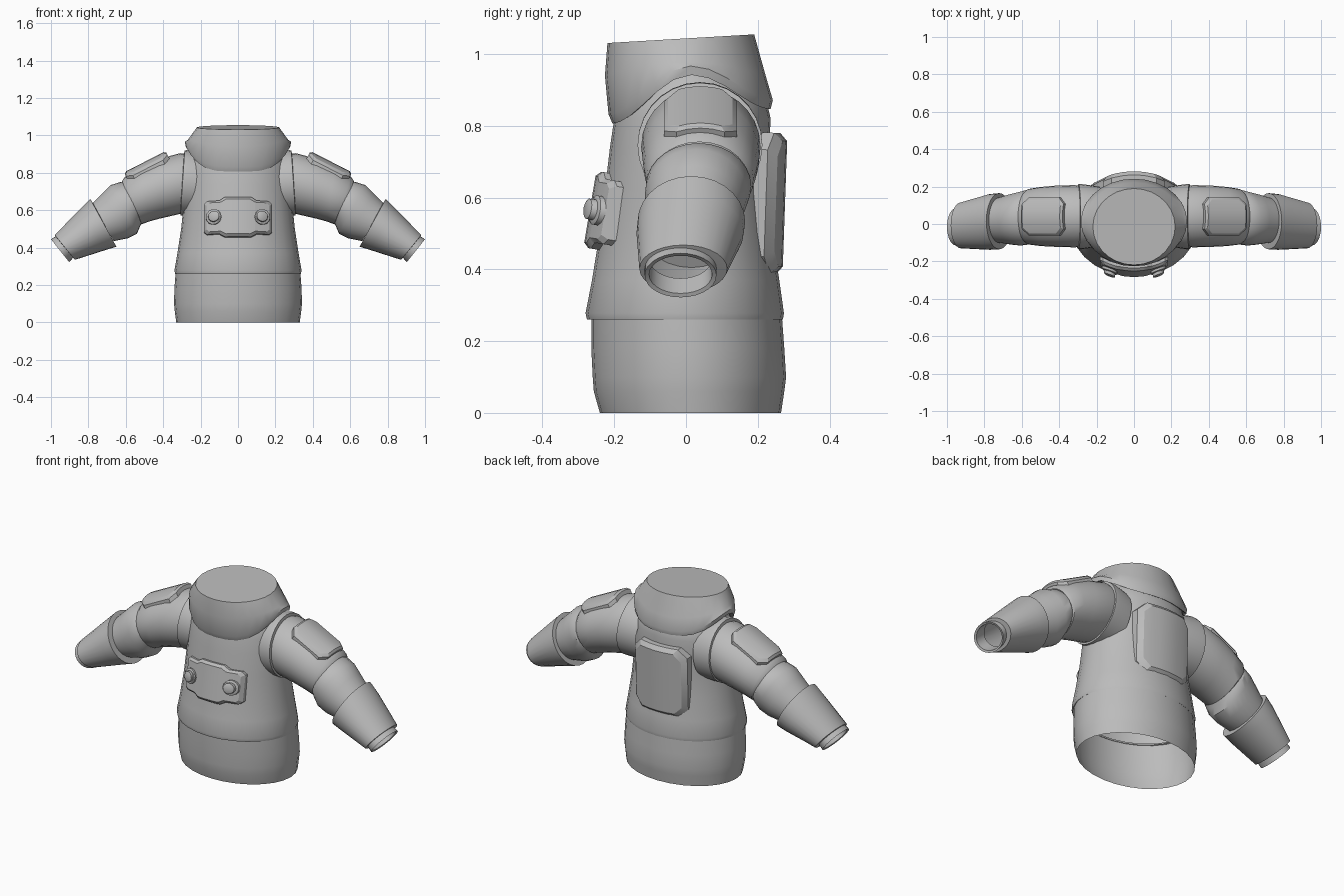
import bpy, bmesh, math
from mathutils import Vector, Matrix

if "Cube" in bpy.data.objects:
    bpy.data.objects.remove(bpy.data.objects["Cube"])

SEG = 28
fabric = bpy.data.materials.new("grey fabric")
fabric.diffuse_color = (0.5, 0.5, 0.5, 1)
fabric.use_nodes = True
fabric.node_tree.nodes["Principled BSDF"].inputs["Base Color"].default_value = fabric.diffuse_color


def finish(name, bm, mirror=False, angle=35):
    bmesh.ops.recalc_face_normals(bm, faces=bm.faces)
    me = bpy.data.meshes.new(name)
    bm.to_mesh(me)
    bm.free()
    me.materials.append(fabric)
    ob = bpy.data.objects.new(name, me)
    bpy.context.collection.objects.link(ob)
    bpy.ops.object.select_all(action='DESELECT')
    ob.select_set(True)
    bpy.context.view_layer.objects.active = ob
    bpy.ops.object.shade_smooth_by_angle(angle=math.radians(angle))
    if mirror:
        ob.modifiers.new("mirror", 'MIRROR').use_clip = False
    return ob


def loft(name, rings, cap_end=False, mirror=False):
    """Skin a list of point loops."""
    bm = bmesh.new()
    loops = [[bm.verts.new(p) for p in r] for r in rings]
    for a, b in zip(loops, loops[1:]):
        n = len(a)
        for i in range(n):
            bm.faces.new((a[i], a[(i + 1) % n], b[(i + 1) % n], b[i]))
    if cap_end:
        bm.faces.new(loops[-1])
    return finish(name, bm, mirror)


ANGLES = [2 * math.pi * i / SEG for i in range(SEG)]


def body_ring(z, rx, yf, yb):
    """Level ellipse around the torso; z may be a function of the angle."""
    c, r = (yf + yb) / 2, (yb - yf) / 2
    return [(rx * math.cos(t), c + r * math.sin(t), z(t) if callable(z) else z) for t in ANGLES]


def arm_ring(tx, tz, bx, bz, yf, yb):
    """Tilted ellipse through a top point and a bottom point of the sleeve."""
    c, r = (yf + yb) / 2, (yb - yf) / 2
    return [((tx + bx) / 2 + (tx - bx) / 2 * math.cos(t), c + r * math.sin(t),
             (tz + bz) / 2 + (tz - bz) / 2 * math.cos(t)) for t in ANGLES]


def plate(name, outline, layers, bend, matrix, cuts, mirror=False):
    """Outline in local xy, stacked (inset, height) layers, bent down along x."""
    bm = bmesh.new()
    hx = max(abs(p[0]) for p in outline)
    hy = max(abs(p[1]) for p in outline)
    loops = [[bm.verts.new((x * (1 - s / hx), y * (1 - s / hy), h)) for x, y in outline]
             for s, h in layers]
    n = len(outline)
    for a, b in zip(loops, loops[1:]):
        for i in range(n):
            bm.faces.new((a[i], a[(i + 1) % n], b[(i + 1) % n], b[i]))
    bm.faces.new(loops[-1])
    for k in range(1, cuts):
        x = -hx + 2 * hx * k / cuts
        bmesh.ops.bisect_plane(bm, geom=bm.verts[:] + bm.edges[:] + bm.faces[:],
                               plane_co=(x, 0, 0), plane_no=(1, 0, 0), dist=1e-5)
    for v in bm.verts:
        v.co.z -= bend * v.co.x ** 2
    bm.transform(matrix)
    return finish(name, bm, mirror, 25)


def frame(origin, x, y):
    x, y = Vector(x).normalized(), Vector(y).normalized()
    z = x.cross(y)
    m = Matrix((x, y, z)).transposed().to_4x4()
    m.translation = origin
    return m


def chamfered(hx, hy, c):
    return [(-hx + c, -hy), (hx - c, -hy), (hx, -hy + c), (hx, hy - c),
            (hx - c, hy), (-hx + c, hy), (-hx, hy - c), (-hx, -hy + c)]


# Lower shirt and jacket body
loft("lower_shirt", [body_ring(*r) for r in (
    (0, .33, -.24, .265), (.06, .338, -.257, .274), (.1, .342, -.26, .279),
    (.18, .34, -.264, .274), (.275, .333, -.264, .267))])
loft("jacket_body", [body_ring(*r) for r in (
    (.265, .325, -.262, .262), (.26, .336, -.276, .27), (.278, .34, -.28, .273),
    (.37, .324, -.262, .26), (.5, .304, -.241, .24), (.62, .292, -.226, .23),
    (.74, .284, -.212, .232), (.82, .275, -.2, .236), (.89, .255, -.185, .22),
    (.95, .2, -.15, .17))])


# Collar with a lower edge that climbs over the shoulders
def edge(lift):
    def z(t):
        base = .81 if math.sin(t) < 0 else .85
        return base + (.945 - base) * math.cos(t) ** 4 + lift
    return z


loft("collar", [
    body_ring(edge(.01), .25, -.18, .215),
    body_ring(edge(-.003), .28, -.205, .236),
    body_ring(edge(.022), .284, -.216, .242),
    body_ring(lambda t: .94 + .037 * math.cos(t) ** 2, .268, -.226, .222),
    body_ring(lambda t: 1.043 + .012 * math.sin(t), .22, -.219, .19)], cap_end=True)

# Sleeves
loft("armhole_rim", [arm_ring(*r) for r in (
    (.17, .90, .2, .57, -.12, .2), (.265, .922, .29, .572, -.135, .213),
    (.285, .92, .308, .572, -.135, .213), (.29, .895, .31, .59, -.115, .195))], mirror=True)
loft("upper_sleeve", [arm_ring(*r) for r in (
    (.24, .90, .28, .59, -.115, .195), (.31, .905, .32, .578, -.125, .208),
    (.42, .875, .42, .555, -.122, .205), (.52, .83, .475, .54, -.118, .198),
    (.605, .778, .515, .525, -.11, .188), (.62, .755, .53, .535, -.1, .175))], mirror=True)
loft("elbow", [arm_ring(*r) for r in (
    (.59, .75, .51, .54, -.1, .17), (.625, .752, .525, .51, -.112, .182),
    (.68, .735, .54, .475, -.115, .172), (.725, .69, .59, .45, -.11, .16),
    (.78, .635, .665, .435, -.1, .14))], mirror=True)
loft("forearm", [arm_ring(*r) for r in (
    (.77, .63, .67, .44, -.1, .13), (.79, .66, .65, .405, -.135, .165),
    (.84, .61, .7, .39, -.138, .16), (.98, .468, .872, .335, -.13, .115),
    (.972, .455, .884, .35, -.11, .085))], mirror=True)
loft("wrist_cuff", [arm_ring(*r) for r in (
    (.955, .47, .87, .36, -.11, .085), (.972, .462, .883, .345, -.115, .085),
    (1.0, .445, .902, .322, -.115, .085), (.99, .438, .906, .333, -.103, .073),
    (.94, .48, .855, .375, -.1, .07))], mirror=True)

# Shoulder pads, bent around the sleeve
plate("shoulder_pad", chamfered(.102, .125, .035),
      [(0, -.03), (0, .004), (.012, .014)], 2.6,
      frame((.492, .04, .847), (0, -1, 0), (.22, 0, -.112)) @ Matrix.Rotation(math.pi, 4, 'Z'),
      6, True)

# Chest control box
half = [(.165, -.09), (.183, -.075), (.183, .075), (.165, .09), (.1, .09), (.07, .108)]
outline = ([(.07, -.108), (.1, -.09)] + half
           + [(-x, y) for x, y in reversed(half)] + [(-.1, -.09), (-.07, -.108)])
chest = frame((0, -.262, .567), (1, 0, 0), (0, .17, 1))
plate("chest_box", outline, [(0, -.045), (0, -.008), (.014, .006)], 1.5, chest, 8)

# Two round knobs on the box
for side, label in ((-1, "left"), (1, "right")):
    rings = []
    for r, h in ((.042, -.03), (.042, -.008), (.036, -.004), (.03, -.004), (.029, .012), (.022, .016)):
        rings.append([chest @ Vector((side * .13 + r * math.cos(t), r * math.sin(t),
                                      h - side * .36 * r * math.cos(t))) for t in ANGLES[::2]])
    loft(label + "_knob", rings, cap_end=True)

# Back panel
plate("back_panel", chamfered(.167, .197, .048),
      [(0, -.045), (0, -.006), (.022, .014)], 1.2,
      frame((0, .262, .583), (-1, 0, 0), (0, .035, 1)), 6)
